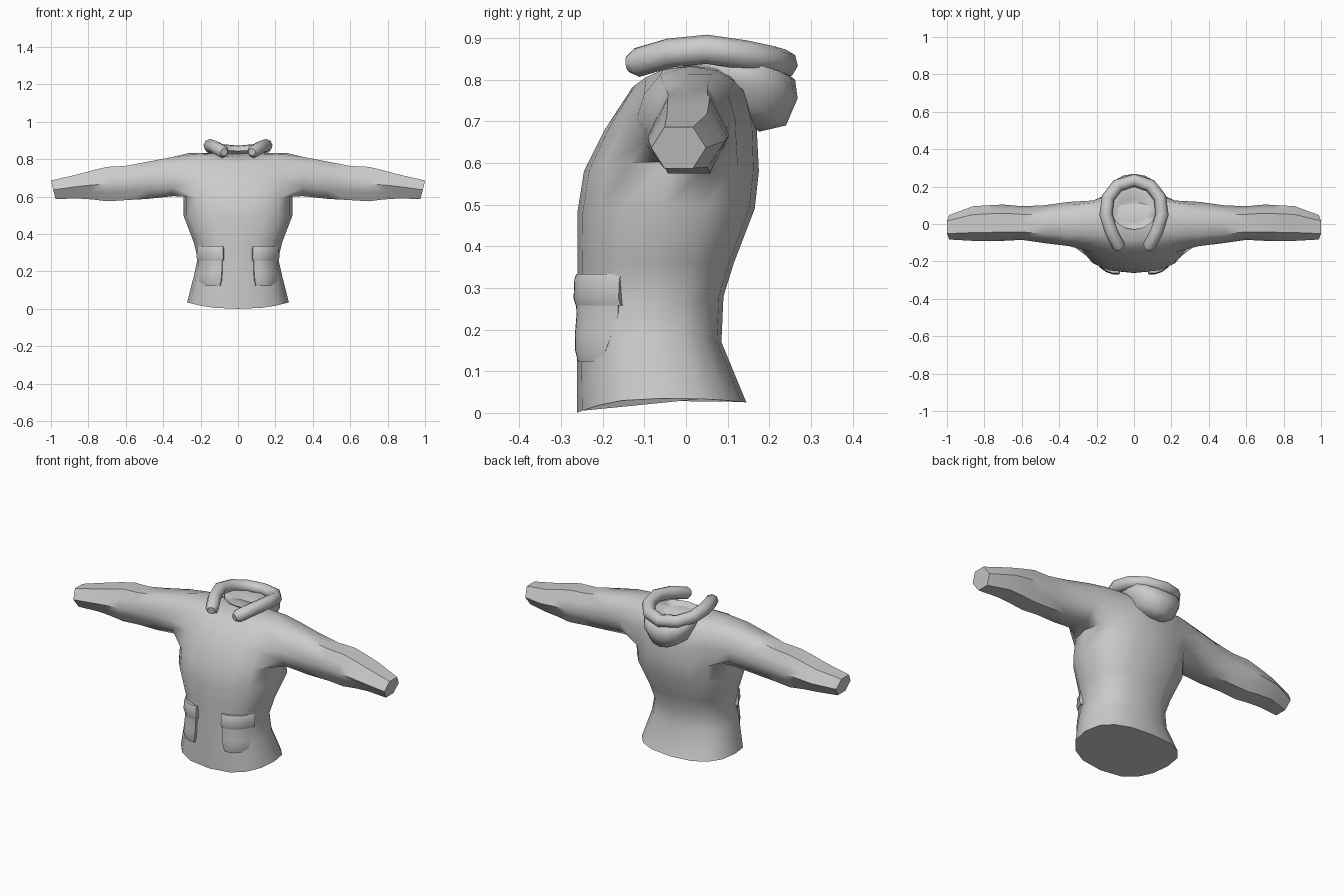
import bpy, bmesh, math

if "Cube" in bpy.data.objects:
    bpy.data.objects.remove(bpy.data.objects["Cube"], do_unlink=True)

grey = bpy.data.materials.new("cloth grey")
grey.use_nodes = True
COLOUR = (0.6, 0.6, 0.6, 1)
grey.diffuse_color = COLOUR
grey.node_tree.nodes["Principled BSDF"].inputs["Base Color"].default_value = COLOUR


def smooth(obj, angle):
    bpy.ops.object.select_all(action='DESELECT')
    obj.select_set(True)
    bpy.context.view_layer.objects.active = obj
    bpy.ops.object.shade_smooth_by_angle(angle=math.radians(angle))


def finish(bm, name, angle=55):
    bmesh.ops.recalc_face_normals(bm, faces=bm.faces[:])
    mesh = bpy.data.meshes.new(name)
    bm.to_mesh(mesh)
    bm.free()
    mesh.materials.append(grey)
    obj = bpy.data.objects.new(name, mesh)
    bpy.context.collection.objects.link(obj)
    smooth(obj, angle)
    return obj


def add_ring(bm, points):
    return [bm.verts.new(p) for p in points]


def bridge(bm, a, b, skip=()):
    n = len(a)
    for k in range(n):
        if k not in skip:
            bm.faces.new((a[k], a[(k + 1) % n], b[(k + 1) % n], b[k]))


def loft(bm, rings):
    rows = [add_ring(bm, r) for r in rings]
    for a, b in zip(rows, rows[1:]):
        bridge(bm, a, b)
    bm.faces.new(rows[0])
    bm.faces.new(rows[-1])


def body_ring(hx, yf, yb, zf, zs, zb, n=16, power=0.8):
    """Rounded horizontal section whose height differs at front, side and back."""
    pts = []
    for k in range(n):
        a = 2 * math.pi * k / n
        c, s = math.cos(a), math.sin(a)
        x = math.copysign(abs(c) ** power, c) * hx
        y = (yf + yb) / 2 + math.copysign(abs(s) ** power, s) * (yb - yf) / 2
        z = zs + ((zb if s > 0 else zf) - zs) * s * s
        pts.append((x, y, z))
    return pts


def arm_ring(side, x, y0, y1, z0, z1, slant=0.0, bulge=1.0):
    """Six-sided sleeve section with a point in the middle of each side."""
    yc, zc, hy, hz = (y0 + y1) / 2, (z0 + z1) / 2, (y1 - y0) / 2, (z1 - z0) / 2
    corners = [(1, 0), (.52, 1), (-.52, 1), (-1, 0), (-.52, -1), (.52, -1)]
    pts = []
    for i, (u, v) in enumerate(corners):
        u2, v2 = corners[(i + 1) % 6]
        flat = abs(v + v2) == 2
        b = 1.0 if flat else bulge
        for p, q in ((u, v), ((u + u2) / 2 * b, (v + v2) / 2 * b)):
            pts.append((side * (x + slant * q), yc + p * hy, zc + q * hz))
    return pts


# Torso: half width, front y, back y, then front, side and back heights
TORSO = [
    (.272, -.262, .145, 0, .035, .025),
    (.235, -.262, .085, .17, .18, .17),
    (.215, -.261, .09, .28, .27, .28),
    (.238, -.261, .115, .36, .36, .36),
    (.292, -.261, .165, .48, .50, .49),
    (.292, -.245, .175, .58, .605, .58),
    (.285, -.195, .170, .68, .72, .68),
    (.265, -.130, .150, .78, .832, .76),
    (.130, -.085, .100, .81, .832, .82),
]
HOLE = 5
bm = bmesh.new()
rows = [add_ring(bm, body_ring(*r)) for r in TORSO]
for i in range(len(rows) - 1):
    armholes = (14, 15, 0, 1, 6, 7, 8, 9) if i in (HOLE, HOLE + 1) else ()
    bridge(bm, rows[i], rows[i + 1], armholes)
bm.faces.new(rows[0])
bm.faces.new(rows[-1])

# Sleeves grow out of the armholes: x, y range, z range, slant, bulge
SLEEVE = [
    (.35, -.118, .118, .602, .812, 0, 1.12),
    (.48, -.102, .100, .588, .787, 0, 1.08),
    (.60, -.085, .095, .581, .764, 0, 1.04),
    (.70, -.090, .104, .575, .759, 0, 1.0),
    (.78, -.090, .100, .585, .740, 0, 1.0),
    (.86, -.090, .095, .590, .718, 0, 1.0),
    (.988, -.083, .048, .587, .686, .012, 1.0),
]
for side in (1, -1):
    def hole_vert(row, j):
        return rows[HOLE + row][(j if side > 0 else 8 - j) % 16]
    loop = [hole_vert(1, 2)] + [hole_vert(2, j) for j in (2, 1, 0, -1, -2)]
    loop += [hole_vert(1, -2)] + [hole_vert(0, j) for j in (-2, -1, 0, 1, 2)]
    for x, y0, y1, z0, z1, slant, bulge in SLEEVE:
        new = add_ring(bm, arm_ring(side, x, y0, y1, z0, z1, slant, bulge))
        bridge(bm, loop, new)
        loop = new
    bm.faces.new(loop)
finish(bm, "jacket_body")

# Hood hanging down behind the neck
HOOD = [
    (.070, .02, .14, .82, .815, .80),
    (.125, -.03, .215, .845, .85, .835),
    (.150, -.01, .262, .835, .84, .80),
    (.142, .02, .268, .80, .79, .755),
    (.115, .05, .240, .76, .73, .69),
    (.070, .07, .175, .74, .70, .675),
]
bm = bmesh.new()
loft(bm, [body_ring(*r, power=0.95) for r in HOOD])
finish(bm, "hood", 80)

# Padded rim of the hood: x, y, z, thickness
RIM = [(.074, -.138, .838, .6), (.082, -.118, .841, 1), (.122, -.04, .864, 1),
       (.150, .05, .873, 1), (.139, .14, .860, 1), (.088, .205, .846, 1)]
path = RIM + [(0, .234, .838, 1)] + [(-x, y, z, r) for x, y, z, r in reversed(RIM)]
curve = bpy.data.curves.new("hood_rim", 'CURVE')
curve.dimensions = '3D'
curve.bevel_depth = .035
curve.bevel_resolution = 2
curve.use_fill_caps = True
spline = curve.splines.new('POLY')
spline.points.add(len(path) - 1)
for p, (x, y, z, r) in zip(spline.points, path):
    p.co = (x, y, z, 1)
    p.radius = r
rim = bpy.data.objects.new("hood_rim", curve)
bpy.context.collection.objects.link(rim)
curve.materials.append(grey)
bpy.ops.object.select_all(action='DESELECT')
rim.select_set(True)
bpy.context.view_layer.objects.active = rim
bpy.ops.object.convert(target='MESH')
smooth(bpy.context.view_layer.objects.active, 60)

# Pockets wrap from the front round to the side
WRAP = [(.074, -.245), (.080, -.266), (.115, -.265), (.150, -.252),
        (.190, -.215), (.218, -.158), (.150, -.13), (.085, -.19)]


def pocket_ring(side, z, width, depth, out):
    pts = []
    for i, (x, y) in enumerate(WRAP):
        push = out if i < 6 else 0
        pts.append((side * (.147 + (x - .147) * width + push * (x - .08) * 4),
                    -.264 + (y + .264) * depth - push, z))
    return pts


POCKET = [(.30, .93, .95, 0), (.235, .93, .92, -.003), (.19, .89, .82, .001),
          (.15, .84, .68, .001), (.122, .74, .58, -.006)]
FLAP = [(.334, 1.0, 1.0, -.003), (.322, 1.0, 1.0, .002),
        (.275, 1.02, 1.0, .004), (.258, 1.0, 1.0, -.001)]
for side, word in ((1, "left"), (-1, "right")):
    for part, table in (("pocket", POCKET), ("pocket_flap", FLAP)):
        bm = bmesh.new()
        loft(bm, [pocket_ring(side, *r) for r in table])
        finish(bm, f"{word}_{part}", 50)
